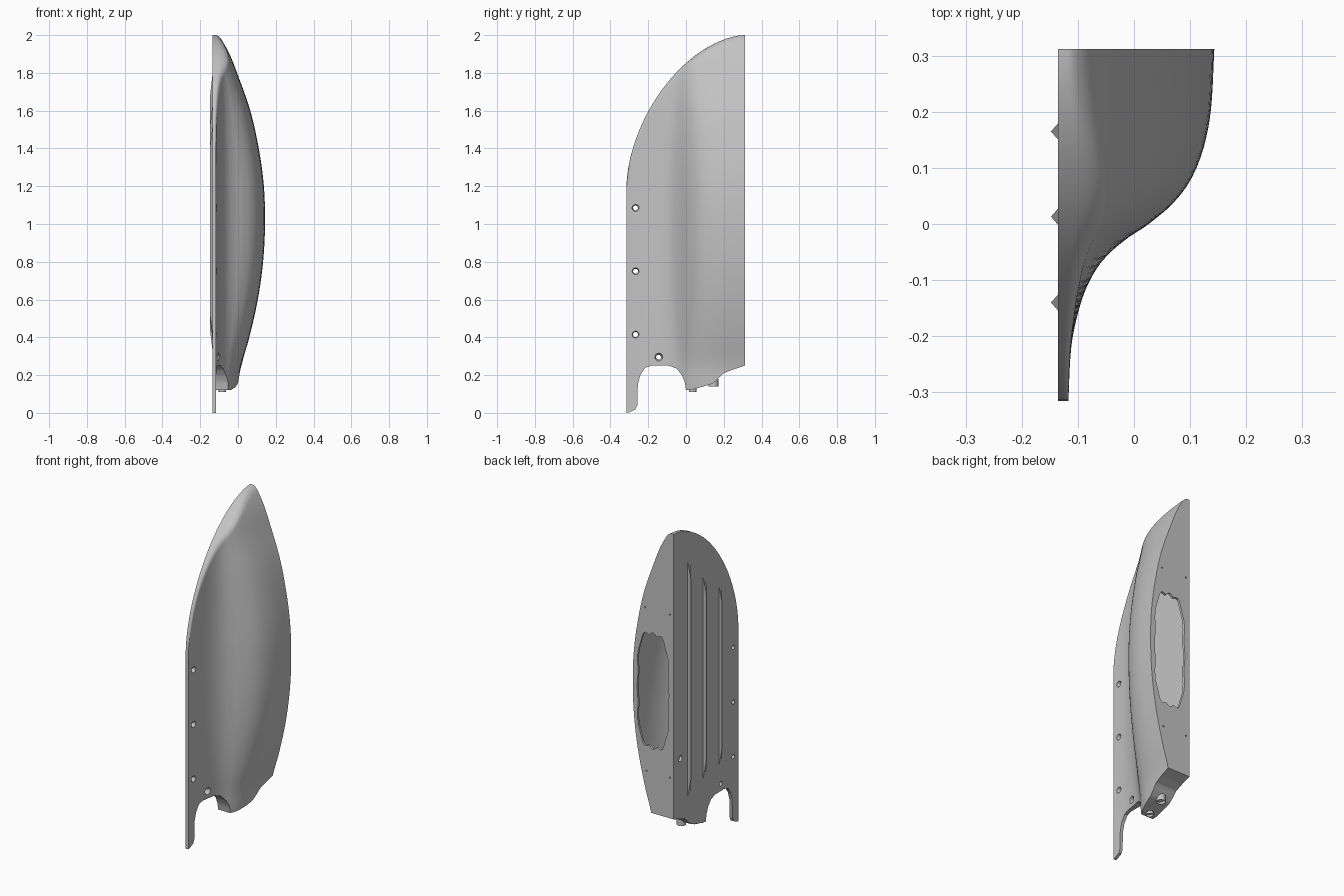
import bpy, bmesh, math
from mathutils import Matrix, Vector

if "Cube" in bpy.data.objects:
    bpy.data.objects.remove(bpy.data.objects["Cube"], do_unlink=True)

grey = bpy.data.materials.new("plain grey")
grey.use_nodes = True
grey.diffuse_color = (0.55, 0.55, 0.55, 1)
grey.node_tree.nodes["Principled BSDF"].inputs["Base Color"].default_value = grey.diffuse_color

FRONT, BACK, PLATE, LIP = -0.315, 0.312, -0.135, -0.117

# Profiles: lower edge over y, bulge over y, and bulge width over z
LOWER = [(-.315, 0), (-.30, .003), (-.268, .018), (-.258, .04), (-.255, .15), (-.242, .2),
         (-.215, .24), (-.18, .25), (-.09, .25), (-.05, .235), (-.022, .2), (-.006, .16),
         (0, .12), (.03, .122), (.1, .142), (.14, .155), (.17, .18), (.2, .21), (.25, .23), (.312, .25)]
BULGE = [(-.315, 0), (-.22, .02), (-.16, .065), (-.11, .13), (-.065, .235), (-.03, .38),
         (0, .55), (.035, .71), (.075, .83), (.13, .92), (.2, .975), (.312, 1)]
WIDTH = [(0, -.05), (.12, 0), (.25, .018), (.4, .06), (.6, .105), (.8, .133), (1, .143),
         (1.2, .137), (1.4, .11), (1.6, .065), (1.8, -.005), (1.9, -.045), (2, -.1)]


def interp(pts, t, smooth=True):
    t = min(max(t, pts[0][0]), pts[-1][0])
    i = 0
    while i < len(pts) - 2 and t > pts[i + 1][0]:
        i += 1
    (a, p), (b, q) = pts[i], pts[i + 1]
    u = (t - a) / (b - a)
    if not smooth:
        return p + (q - p) * u
    lo, hi = pts[max(i - 1, 0)], pts[min(i + 2, len(pts) - 1)]
    m = (q - lo[1]) / (b - lo[0]) * (b - a)
    n = (hi[1] - p) / (hi[0] - a) * (b - a)
    return ((2*u**3 - 3*u*u + 1) * p + (u**3 - 2*u*u + u) * m
            + (3*u*u - 2*u**3) * q + (u**3 - u*u) * n)


def upper(y):
    u = min(max((BACK - y) / (BACK - FRONT), 0), 1)
    return 1.2 + 0.8 * max(1 - u ** 1.73, 0) ** (1 / 1.73)


def lower(y):
    return interp(LOWER, y, False)


def hull_x(y, z):
    x = LIP + (interp(WIDTH, z) - LIP) * interp(BULGE, y)
    d = min((upper(y) - z) / 0.03, 1)          # rounded upper rim
    return PLATE + (x - PLATE) * (0.5 + 0.5 * math.sqrt(max(1 - (1 - d) ** 2, 0)))


def add_object(name, bm):
    bmesh.ops.recalc_face_normals(bm, faces=bm.faces)
    me = bpy.data.meshes.new(name)
    bm.to_mesh(me)
    bm.free()
    me.materials.append(grey)
    ob = bpy.data.objects.new(name, me)
    bpy.context.collection.objects.link(ob)
    return ob


def slab(name, ys, low, top, flat_x, curved_x, rows=64):
    """Solid between a flat plate and a curved skin, built in columns along y."""
    bm = bmesh.new()
    cols = []
    for y in ys:
        b, t = low(y), top(y)
        zs = [b + (t - b) * (1 - (1 - i / rows) ** 1.6) for i in range(rows + 1)]
        cols.append(([bm.verts.new((flat_x, y, z)) for z in zs],
                     [bm.verts.new((curved_x(y, z), y, z)) for z in zs]))
    for (a, c), (b, d) in zip(cols, cols[1:]):
        for i in range(rows):
            bm.faces.new((a[i], b[i], b[i + 1], a[i + 1]))
            bm.faces.new((c[i], c[i + 1], d[i + 1], d[i]))
        for i in (0, rows):
            bm.faces.new((a[i], c[i], d[i], b[i]))
    for a, c in (cols[0], cols[-1]):
        for i in range(rows):
            bm.faces.new((a[i], a[i + 1], c[i + 1], c[i]))
    return add_object(name, bm)


def cone(name, start, end, r1, r2, sides=24):
    start, end = Vector(start), Vector(end)
    bm = bmesh.new()
    axis = end - start
    rot = axis.to_track_quat('Z', 'Y').to_matrix().to_4x4()
    bmesh.ops.create_cone(bm, cap_ends=True, segments=sides, radius1=r1, radius2=r2,
                          depth=axis.length, matrix=Matrix.Translation((start + end) / 2) @ rot)
    return add_object(name, bm)


# Hull body
ys = {FRONT + (BACK - FRONT) * (i / 50) ** 1.5 for i in range(51)} | {p[0] for p in LOWER}
ys = [y for i, y in enumerate(sorted(ys)) if i == 0 or y - sorted(ys)[i - 1] > 1e-4]
hull = slab("hull_shell", ys, lower, upper, PLATE, hull_x)

# Hollow inside
WALL = 0.014
inside = [-0.09 + (BACK - WALL + 0.09) * i / 30 for i in range(31)]
cutters = [slab("cavity_cutter", inside,
                lambda y: max(lower(y - WALL), lower(y), lower(y + WALL)) + WALL,
                lambda y: upper(y - WALL) - 0.03, PLATE + WALL,
                lambda y, z: max(hull_x(y, z) - WALL, PLATE + WALL + 0.001), rows=40)]

# Scalloped access opening in the back wall
bm = bmesh.new()
ring = []
for i in range(96):
    a = math.tau * i / 96
    c, s = math.cos(a), math.sin(a)
    r = (abs(c) ** 3.5 + abs(s) ** 3.5) ** (-1 / 3.5) * (1 + 0.025 * math.cos(12 * a))
    ring.append(bm.verts.new((0.006 + 0.105 * r * c, BACK - 0.03, 1 + 0.35 * r * s)))
face = bm.faces.new(ring)
ext = bmesh.ops.extrude_face_region(bm, geom=[face])
bmesh.ops.translate(bm, vec=(0, 0.06, 0),
                    verts=[v for v in ext["geom"] if isinstance(v, bmesh.types.BMVert)])
cutters.append(add_object("opening_cutter", bm))

# Countersunk mounting holes, plate hole and small back screw holes
for y, z in ((-.267, 1.085), (-.267, .75), (-.267, .415), (-.145, .295)):
    cutters.append(cone("hole_cutter", (-.15, y, z), (-.09, y, z), .009, .025))
cutters.append(cone("hole_cutter", (-.15, .25, .6), (-.11, .25, .6), .02, .014))
for x, z in ((-.11, 1.5), (.06, 1.5), (-.11, .5), (.05, .5)):
    cutters.append(cone("hole_cutter", (x, BACK - .008, z), (x, BACK + .02, z), .005, .005, 10))

for c in cutters:
    c.hide_render = True
    mod = hull.modifiers.new("cut", 'BOOLEAN')
    mod.operation, mod.solver, mod.object = 'DIFFERENCE', 'EXACT', c
bpy.context.view_layer.update()
cut = bpy.data.meshes.new_from_object(hull.evaluated_get(bpy.context.evaluated_depsgraph_get()))
hull.modifiers.clear()
hull.data = cut
cut.materials.clear()
cut.materials.append(grey)
for c in cutters:
    bpy.data.objects.remove(c, do_unlink=True)

# Tapered ribs along the flat side
for name, y, z0, z1 in (("back_rib", .165, .32, 1.8), ("middle_rib", .013, .38, 1.64),
                        ("front_rib", -.14, .4, 1.53)):
    bm = bmesh.new()
    base = [bm.verts.new((PLATE + .001, y + dy, z))
            for dy, z in ((-.016, z0), (.016, z0), (.016, z1), (-.016, z1))]
    p, q = (bm.verts.new((-.148, y, z)) for z in (z0 + .12, z1 - .12))
    for f in (base, (base[0], base[1], p), (base[1], base[2], q, p),
              (base[2], base[3], q), (base[3], base[0], p, q)):
        bm.faces.new(f)
    add_object(name, bm)

# Hollow spouts under the lower edge
spouts = []
for name, x, y, z0, z1, r in (("front_spout", -.083, .035, .11, .134, .02),
                              ("back_spout", -.07, .145, .14, .18, .026)):
    ob = cone(name, (x, y, z0), (x, y, z1), r, r)
    bm = bmesh.new()
    bm.from_mesh(ob.data)
    cap = min(bm.faces, key=lambda f: f.calc_center_median().z)
    bmesh.ops.inset_region(bm, faces=[cap], thickness=.006)
    bmesh.ops.translate(bm, verts=cap.verts, vec=(0, 0, .015))
    bm.to_mesh(ob.data)
    bm.free()
    spouts.append(ob)

# Smooth skin with sharp edges
bpy.ops.object.select_all(action='DESELECT')
for ob in [hull] + spouts:
    ob.select_set(True)
bpy.context.view_layer.objects.active = hull
bpy.ops.object.shade_smooth_by_angle(angle=math.radians(32))
